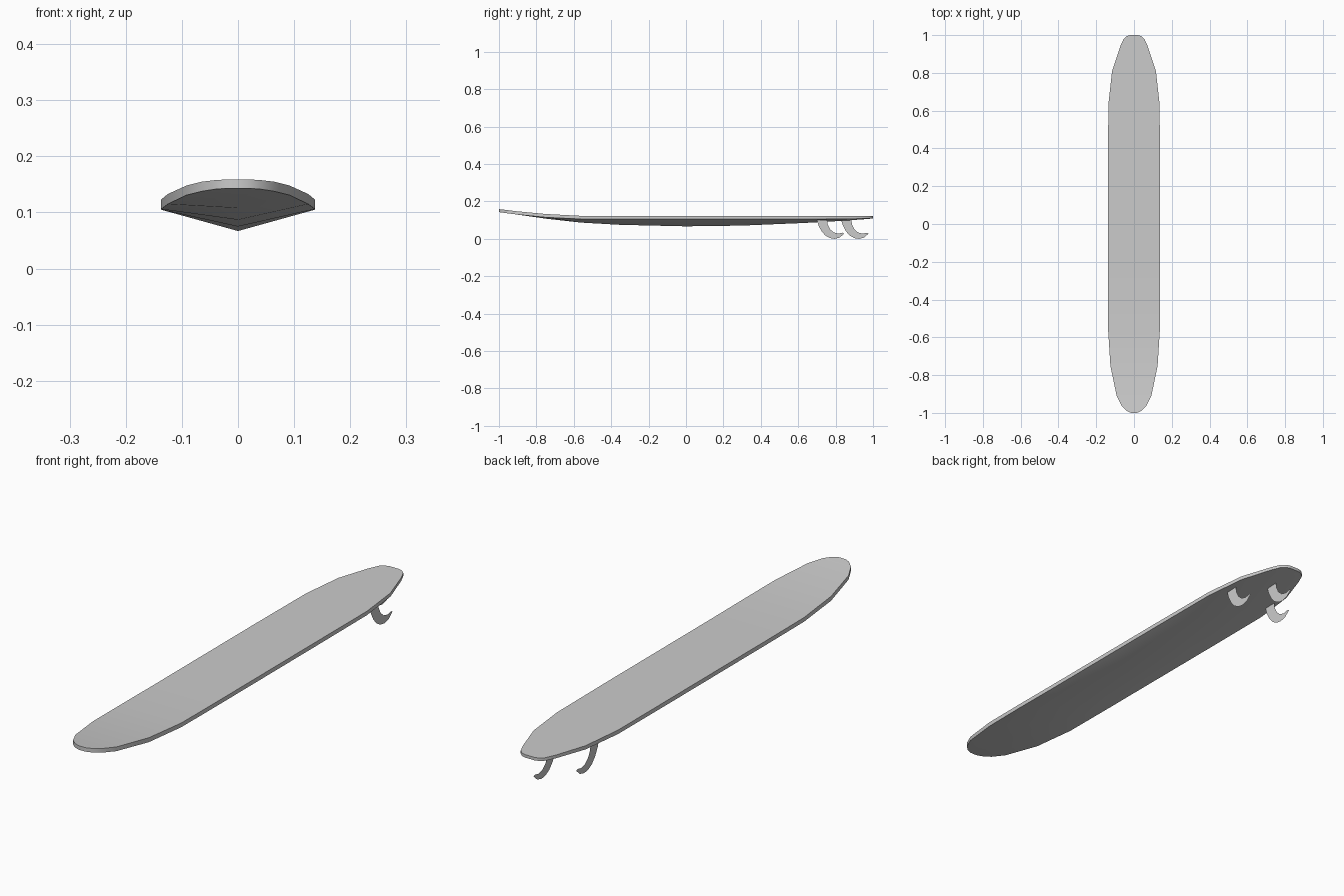
import bpy, bmesh
from math import radians


def new_object(name, bm):
    mesh = bpy.data.meshes.new(name)
    bm.to_mesh(mesh)
    bm.free()
    obj = bpy.data.objects.new(name, mesh)
    bpy.context.collection.objects.link(obj)
    return obj


# Board stations from nose to tail: y, half width, deck z, rail bottom z, keel z
stations = [
    (-1.0, 0.015, 0.159, 0.143, 0.143),
    (-0.99, 0.038, 0.158, 0.142, 0.142),
    (-0.965, 0.064, 0.155, 0.138, 0.138),
    (-0.91, 0.092, 0.148, 0.131, 0.131),
    (-0.75, 0.125, 0.133, 0.115, 0.108),
    (-0.56, 0.137, 0.123, 0.106, 0.087),
    (-0.35, 0.137, 0.122, 0.105, 0.075),
    (0.0, 0.137, 0.122, 0.105, 0.067),
    (0.3, 0.137, 0.122, 0.105, 0.071),
    (0.63, 0.136, 0.121, 0.105, 0.085),
    (0.81, 0.116, 0.121, 0.106, 0.095),
    (0.94, 0.073, 0.121, 0.108, 0.104),
    (0.98, 0.055, 0.121, 0.109, 0.107),
    (0.995, 0.038, 0.121, 0.109, 0.109),
    (1.0, 0.02, 0.121, 0.109, 0.109),
]

# Board: flat deck, vertical rails and a V-shaped bottom
bm = bmesh.new()
rings = []
for y, w, deck, rail, keel in stations:
    section = [(-w, deck), (w, deck), (w, rail), (0, keel), (-w, rail)]
    rings.append([bm.verts.new((x, y, z)) for x, z in section])
for a, b in zip(rings, rings[1:]):
    for i in range(5):
        j = (i + 1) % 5
        bm.faces.new((a[i], a[j], b[j], b[i]))
bm.faces.new(rings[0])
bm.faces.new(rings[-1])
bmesh.ops.recalc_face_normals(bm, faces=bm.faces)
board = new_object("board", bm)
bpy.context.view_layer.objects.active = board
board.select_set(True)
bpy.ops.object.shade_smooth_by_angle(angle=radians(30))

# Fins: paper-thin swept crescents (offset along y, z)
fin_profile = [
    (0.0, 0.1), (0.008, 0.073), (0.024, 0.042), (0.045, 0.018), (0.07, 0.004),
    (0.095, 0.0), (0.122, 0.007), (0.146, 0.028), (0.138, 0.033), (0.115, 0.028),
    (0.09, 0.034), (0.07, 0.052), (0.058, 0.077), (0.054, 0.102),
]
for name, x, y0 in (("left_fin", -0.1, 0.7), ("right_fin", 0.1, 0.7), ("centre_fin", 0, 0.83)):
    bm = bmesh.new()
    bm.faces.new([bm.verts.new((x, y0 + y, z)) for y, z in fin_profile])
    new_object(name, bm)
